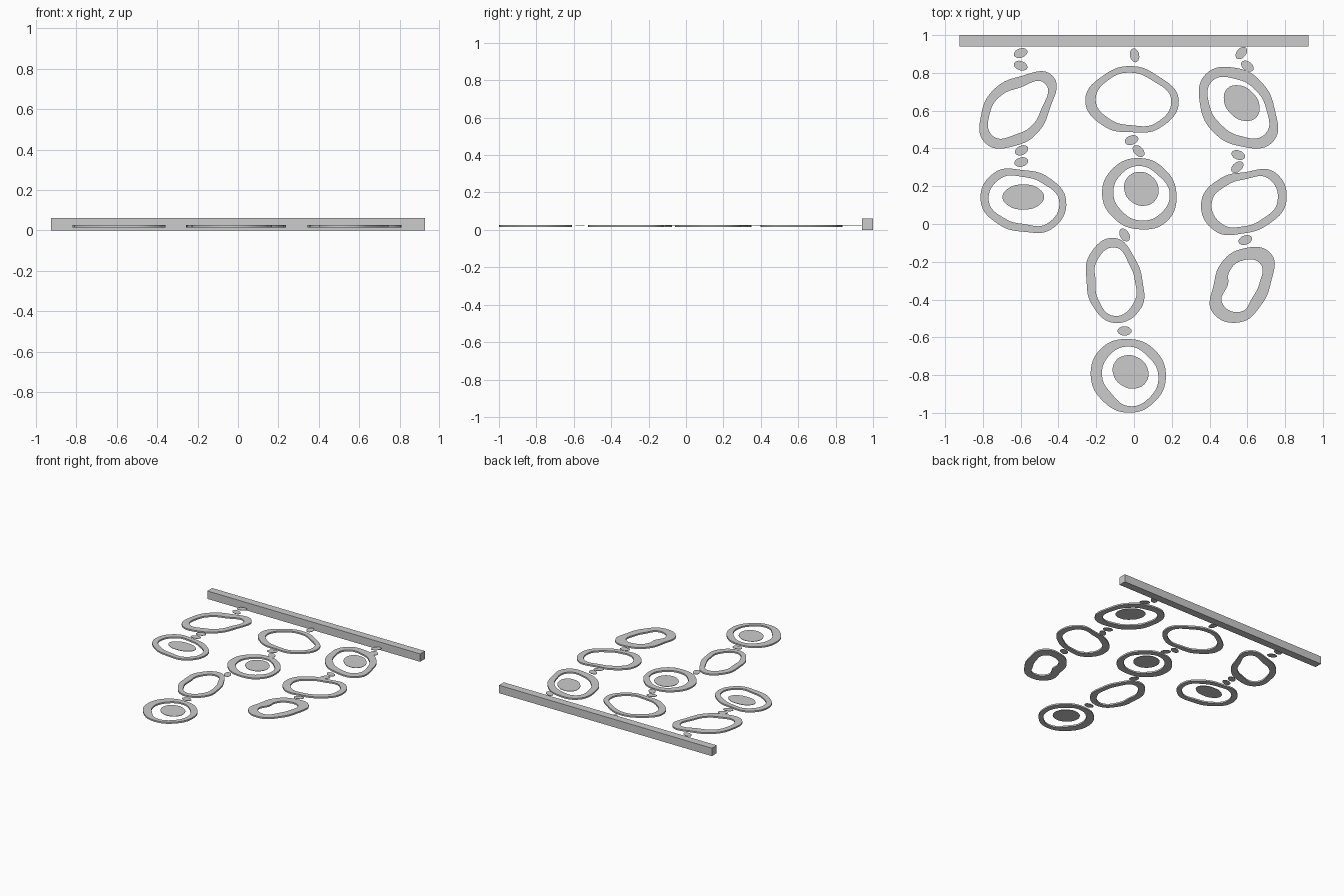
import bpy
from math import sin, cos, pi, radians

if "Cube" in bpy.data.objects:
    bpy.data.objects.remove(bpy.data.objects["Cube"])


def flat_shape(name, x, y, z, half, loops):
    """Extruded plate bounded by smooth closed loops; a second loop is a hole."""
    cu = bpy.data.curves.new(name + "_outline", 'CURVE')
    cu.dimensions = '2D'
    cu.fill_mode = 'BOTH'
    cu.extrude = half
    cu.resolution_u = 8
    for loop in loops:
        sp = cu.splines.new('BEZIER')
        sp.bezier_points.add(len(loop) - 1)
        sp.use_cyclic_u = True
        for bp, (px, py) in zip(sp.bezier_points, loop):
            bp.co = (px, py, 0)
            bp.handle_left_type = bp.handle_right_type = 'AUTO'
    tmp = bpy.data.objects.new(name + "_outline", cu)
    bpy.context.collection.objects.link(tmp)
    deps = bpy.context.evaluated_depsgraph_get()
    mesh = bpy.data.meshes.new_from_object(tmp.evaluated_get(deps))
    bpy.data.objects.remove(tmp)
    ob = bpy.data.objects.new(name, mesh)
    ob.location = (x, y, z)
    bpy.context.collection.objects.link(ob)
    return ob


def polar(radii):
    """Points at 45 degree steps from radii in thousandths."""
    return [(r / 1000 * cos(i * pi / 4), r / 1000 * sin(i * pi / 4))
            for i, r in enumerate(radii)]


def ring(name, x, y, outer, inner):
    flat_shape(name, x, y, 0.021, 0.006, [polar(outer), polar(inner)])


def disc(name, x, y, rx, ry, tilt=0):
    pts = [(rx * cos(i * pi / 4), ry * sin(i * pi / 4)) for i in range(8)]
    ob = flat_shape(name, x, y, 0.021, 0.0015, [pts])
    ob.rotation_euler.z = radians(tilt)


# hanging bar
bpy.ops.mesh.primitive_cube_add(size=1, location=(0, 0.97, 0.031))
bar = bpy.context.object
bar.name = "hanging_bar"
bar.scale = (1.85, 0.06, 0.062)

# left strand rings
ring("left_ring_1", -.615, .598, (165, 262, 180, 170, 190, 242, 180, 155),
     (120, 205, 120, 120, 145, 187, 120, 107))
ring("left_ring_2", -.584, .122, (225, 180, 163, 215, 228, 180, 163, 210),
     (188, 135, 127, 170, 185, 135, 122, 172))
# middle strand rings
ring("middle_ring_1", -.013, .656, (250, 187, 180, 195, 245, 200, 170, 210),
     (210, 150, 145, 160, 190, 150, 133, 175))
ring("middle_ring_2", .029, .159, (196, 187, 190, 195, 198, 187, 187, 205),
     (160, 140, 148, 142, 138, 130, 140, 152))
ring("middle_ring_3", -.103, -.302, (148, 158, 228, 190, 148, 172, 222, 200),
     (108, 115, 178, 138, 100, 127, 185, 150))
ring("middle_ring_4", -.029, -.804, (198, 195, 195, 205, 200, 190, 195, 195),
     (158, 145, 155, 148, 140, 130, 160, 160))
# right strand rings
ring("right_ring_1", .552, .619, (190, 180, 205, 245, 200, 187, 205, 260),
     (145, 128, 145, 195, 150, 130, 150, 202))
ring("right_ring_2", .584, .116, (222, 225, 158, 178, 228, 218, 165, 172),
     (175, 178, 120, 127, 172, 165, 128, 130))
ring("right_ring_3", .563, -.317, (160, 228, 183, 148, 140, 210, 203, 157),
     (100, 150, 120, 85, 65, 138, 148, 95))

# discs floating in some of the rings
disc("left_disc", -.586, .143, .11, .066)
disc("middle_disc_upper", .039, .186, .095, .086, -40)
disc("middle_disc_lower", -.018, -.783, .098, .085, -30)
disc("right_disc", .570, .640, .108, .08, -45)

# small oval links: x, y, tilt
links = [(-.60, .905, 20), (-.60, .838, -20), (-.595, .39, 25),
         (-.597, .328, 15), (.003, .893, 100), (-.013, .444, 20),
         (.024, .386, -45), (-.05, -.058, -60), (-.05, -.566, 0),
         (.568, .905, 50), (.60, .836, -35), (.552, .365, -20),
         (.547, .301, 40), (.589, -.085, 20)]
for i, (x, y, tilt) in enumerate(links):
    disc(f"link_{i + 1}", x, y, .037, .024, tilt)
